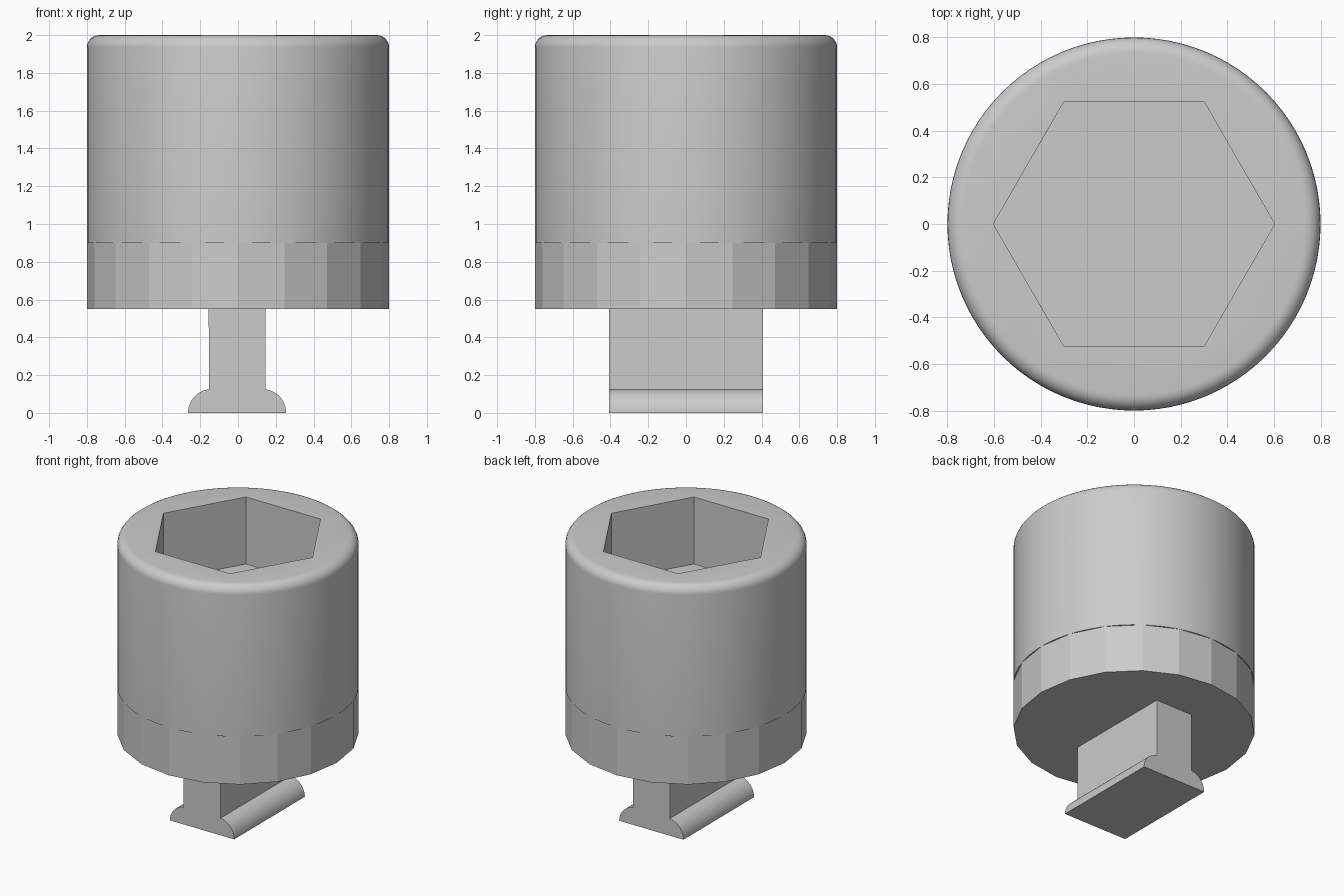
import bpy, bmesh
from math import radians, sin, cos, pi

default = bpy.data.objects.get("Cube")
if default:
    bpy.data.objects.remove(default, do_unlink=True)

grey = bpy.data.materials.new("plain grey")
grey.use_nodes = True
colour = (0.6, 0.6, 0.6, 1)
grey.diffuse_color = colour
grey.node_tree.nodes["Principled BSDF"].inputs["Base Color"].default_value = colour


def prism(name, points, z0, z1, bevel=0):
    """Extrude an outline upwards, optionally rounding its top rim."""
    bm = bmesh.new()
    base = bm.faces.new([bm.verts.new((x, y, z0)) for x, y in points])
    new = bmesh.ops.extrude_face_region(bm, geom=[base], use_keep_orig=True)["geom"]
    verts = [g for g in new if isinstance(g, bmesh.types.BMVert)]
    bmesh.ops.translate(bm, verts=verts, vec=(0, 0, z1 - z0))
    bmesh.ops.recalc_face_normals(bm, faces=bm.faces)
    if bevel:
        rim = [e for e in bm.edges if all(v.co.z > z1 - 0.001 for v in e.verts)]
        bmesh.ops.bevel(bm, geom=rim, offset=bevel, segments=6, profile=0.5,
                        affect='EDGES', clamp_overlap=True)
    mesh = bpy.data.meshes.new(name)
    bm.to_mesh(mesh)
    bm.free()
    mesh.materials.append(grey)
    obj = bpy.data.objects.new(name, mesh)
    bpy.context.collection.objects.link(obj)
    return obj


def ring(radius, sides):
    return [(radius * cos(2 * pi * i / sides), radius * sin(2 * pi * i / sides))
            for i in range(sides)]


def activate(obj):
    bpy.ops.object.select_all(action='DESELECT')
    obj.select_set(True)
    bpy.context.view_layer.objects.active = obj


# Round head with a hexagonal socket sunk into the top
head = prism("socket_head", ring(0.8, 96), 0.9, 2.0, bevel=0.065)
cutter = prism("socket_cutter", ring(0.603, 6), 1.51, 2.3)
cutter.hide_render = True
cut = head.modifiers.new("hex socket", 'BOOLEAN')
cut.object = cutter
cut.operation = 'DIFFERENCE'
cut.solver = 'EXACT'
activate(head)
bpy.ops.object.modifier_apply(modifier=cut.name)
bpy.data.objects.remove(cutter, do_unlink=True)
bpy.ops.object.shade_smooth_by_angle(angle=radians(30))

# Faceted collar under the head
prism("faceted_collar", ring(0.8, 20), 0.55, 0.9)

# T-shaped rail: upright web with a rounded flange at the bottom
radius, centre = 0.126, 0.134
steps = 10
half = [(centre + radius * cos(a), radius * sin(a))
        for a in (radians(83) * i / steps for i in range(steps + 1))]
half.append((0.15, 0.55))
outline = half + [(-x, z) for x, z in reversed(half)]
rail = prism("rail_foot", outline, -0.408, 0.408)
rail.rotation_euler.x = pi / 2
rail.location.x = -0.005
activate(rail)
bpy.ops.object.transform_apply(location=True, rotation=True)
bpy.ops.object.shade_smooth_by_angle(angle=radians(25))
